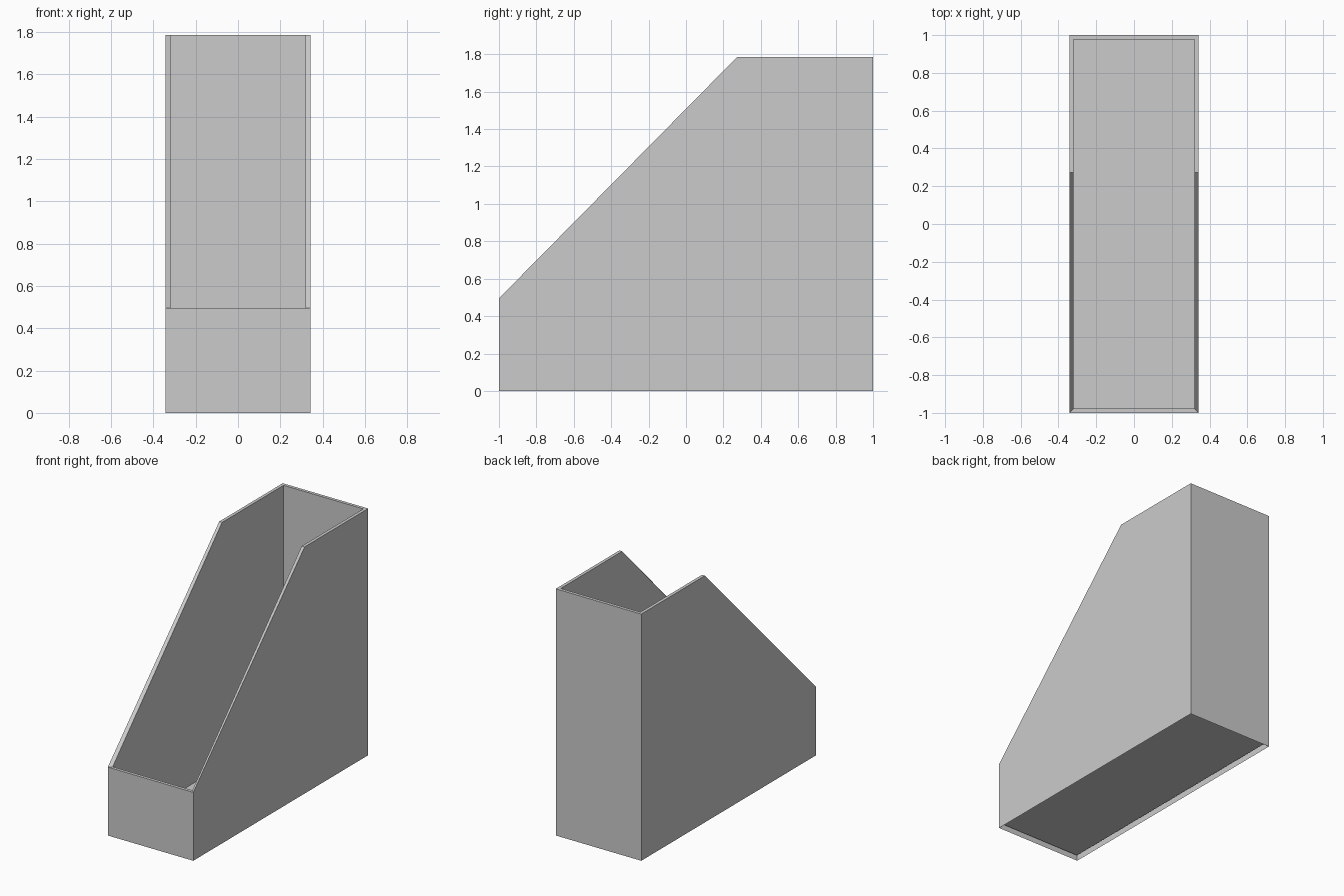
import bpy
import bmesh

cube = bpy.data.objects.get("Cube")
if cube:
    bpy.data.objects.remove(cube, do_unlink=True)

# Overall sizes
HALF_W, HALF_D = 0.342, 1.0
HEIGHT, FRONT_H, SLOPE_END = 1.785, 0.495, 0.273
WALL = 0.023

grey = bpy.data.materials.new("light grey")
grey.use_nodes = True
colour = (0.6, 0.6, 0.6, 1)
grey.diffuse_color = colour
grey.node_tree.nodes["Principled BSDF"].inputs["Base Color"].default_value = colour


def side_profile(inset):
    """Side outline (y, z), from the front top round the base to the slope end."""
    d = HALF_D - inset
    return [(-d, FRONT_H), (-d, inset), (d, inset), (d, HEIGHT), (SLOPE_END, HEIGHT)]


def add_shell(bm, inset, floor):
    """Open-topped box with sloping sides; returns the left and right outlines."""
    w = HALF_W - inset
    left, right = ([bm.verts.new((x, y, z)) for y, z in side_profile(inset)]
                   for x in (w, -w))
    bm.faces.new(left)
    bm.faces.new(right[::-1])
    for i in range(3):
        if i != 1 or floor:
            bm.faces.new((left[i], right[i], right[i + 1], left[i + 1]))
    return left, right


bm = bmesh.new()
# Outer walls are open underneath; the inner walls carry the raised floor
outer = add_shell(bm, 0, floor=False)
inner = add_shell(bm, WALL, floor=True)

# Mitred rim joining the two shells along the opening
rims = []
for left, right in (outer, inner):
    rims.append([left[0], left[4], left[3], right[3], right[4], right[0]])
for i in range(6):
    j = (i + 1) % 6
    bm.faces.new((rims[0][i], rims[0][j], rims[1][j], rims[1][i]))

bmesh.ops.recalc_face_normals(bm, faces=bm.faces)
mesh = bpy.data.meshes.new("file_holder")
bm.to_mesh(mesh)
bm.free()
mesh.materials.append(grey)
holder = bpy.data.objects.new("file_holder", mesh)
bpy.context.collection.objects.link(holder)
